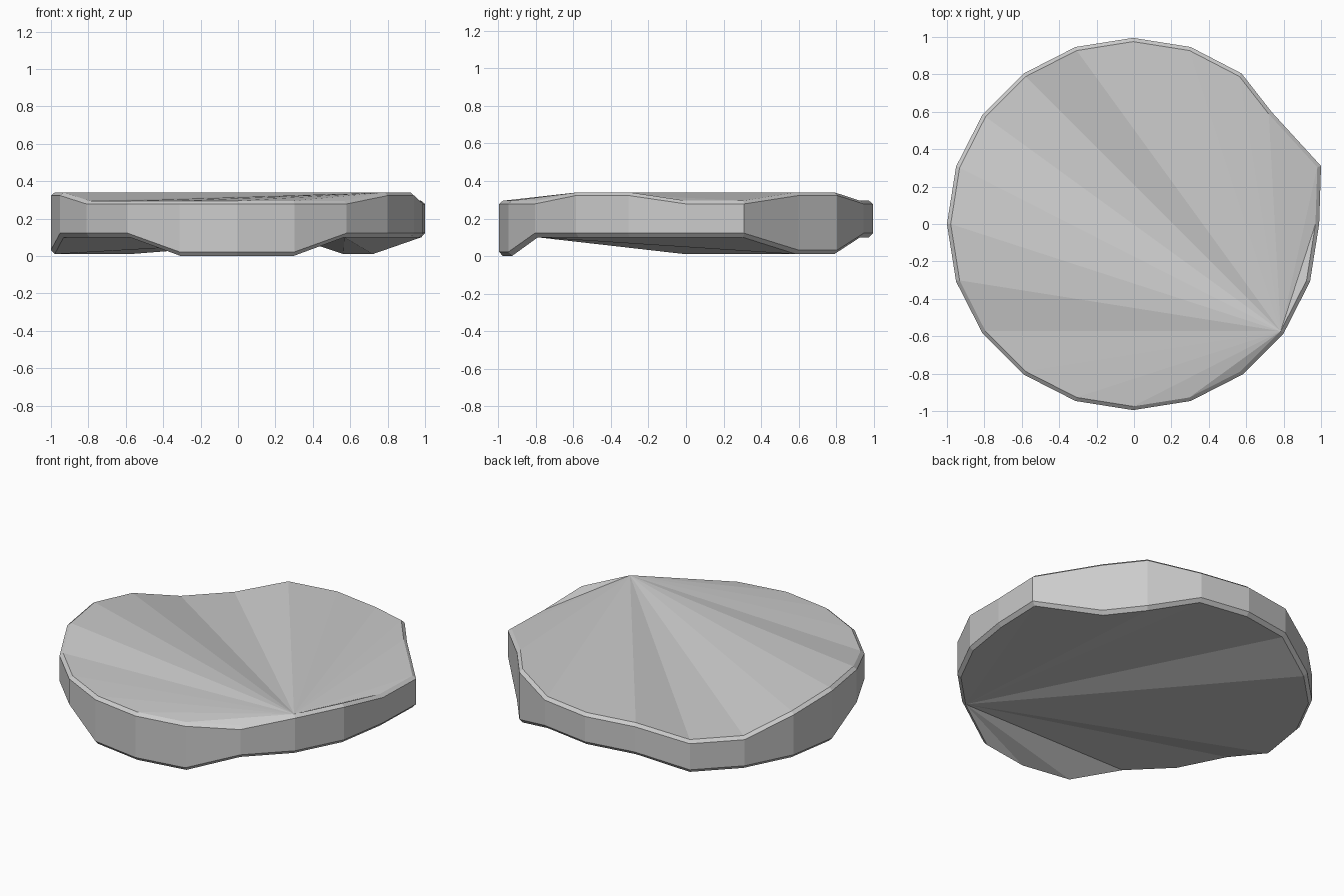
import bpy, bmesh
from math import cos, sin, radians

if "Cube" in bpy.data.objects:
    bpy.data.objects.remove(bpy.data.objects["Cube"])

SIDES, R, CX, CHAMFER = 20, 0.995, -0.005, 0.02
HIGH, MID, DIP = 0.34, 0.295, 0.21

# Top and bottom rim heights, one per corner, counter-clockwise from +x
top = [MID, MID, HIGH, HIGH, MID, MID, MID, DIP, DIP, MID,
       HIGH, HIGH, MID, MID, MID, MID, MID, MID, HIGH, HIGH]
low = [0.1, 0.1, 0.01, 0.01, 0.1, 0.1, 0.1, 0.01, 0.01, 0.01,
       0.01, 0.1, 0.1, 0.1, 0.0, 0.0, 0.0, 0.1, 0.1, 0.1]
# Corners pushed out of the regular outline by the chipped edge
chip = {1: (1.0, 0.31), 2: (0.735, 0.60), 3: (0.575, 0.805)}


def corner(i):
    a = radians(360 / SIDES * i)
    return chip.get(i, (CX + R * cos(a), R * sin(a)))


def ring(bm, scale, heights, dz):
    verts = []
    for i in range(SIDES):
        x, y = corner(i)
        verts.append(bm.verts.new((x * scale, y * scale, heights[i] + dz)))
    return verts


def fan_cap(bm, verts, apex, flip):
    """Close a wavy ring with triangles fanned from one rim corner."""
    v = verts[apex:] + verts[:apex]
    for i in range(1, SIDES - 1):
        tri = (v[0], v[i], v[i + 1])
        bm.faces.new(tri[::-1] if flip else tri)


# Stone slab: bottom cap, chamfer, wall, chamfer, top cap
bm = bmesh.new()
inner = 1 - CHAMFER
rings = [ring(bm, inner, low, 0), ring(bm, 1, low, 0.022),
         ring(bm, 1, top, -0.017), ring(bm, inner, top, 0)]
for a, b in zip(rings, rings[1:]):
    for i in range(SIDES):
        j = (i + 1) % SIDES
        bm.faces.new((a[i], a[j], b[j], b[i]))
fan_cap(bm, rings[0], 17, True)
fan_cap(bm, rings[-1], 18, False)

mesh = bpy.data.meshes.new("stone_slab")
bm.to_mesh(mesh)
bm.free()
slab = bpy.data.objects.new("stone_slab", mesh)
bpy.context.collection.objects.link(slab)
